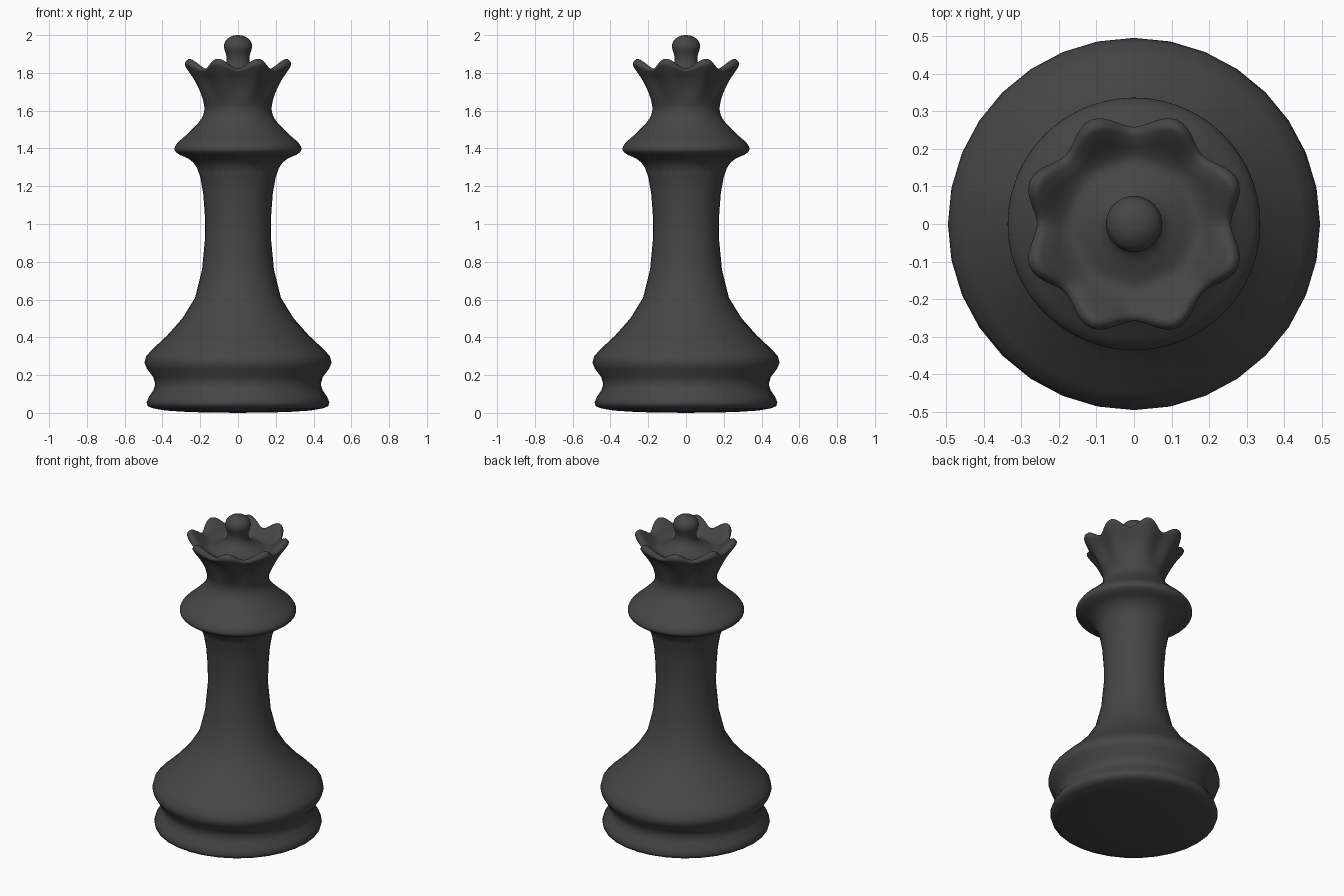
import bpy, bmesh
from math import sin, cos, pi

if "Cube" in bpy.data.objects:
    bpy.data.objects.remove(bpy.data.objects["Cube"])

LOBES = 8


def smooth_profile(pts, steps):
    # Catmull-Rom curve through the profile points
    out = []
    for i in range(len(pts) - 1):
        p0, p1 = pts[max(i - 1, 0)], pts[i]
        p2, p3 = pts[i + 1], pts[min(i + 2, len(pts) - 1)]
        for s in range(steps):
            t = s / steps
            out.append([0.5 * (2 * b + (c - a) * t + (2 * a - 5 * b + 4 * c - d) * t * t
                               + (3 * b - a - 3 * c + d) * t ** 3)
                        for a, b, c, d in zip(p0, p1, p2, p3)])
    return out + [list(pts[-1])]


def lathe(name, profile, segs):
    # each point is (radius, z) in a valley plus optional (radius, z) offset at a lobe peak
    bm = bmesh.new()
    rings = []
    for r, z, dr, dz in profile:
        if r < 1e-4:
            rings.append([bm.verts.new((0, 0, z))] * segs)
            continue
        ring = []
        for k in range(segs):
            a = 2 * pi * k / segs
            w = 0.5 - 0.5 * cos(LOBES * a)
            rr = r + w * dr
            ring.append(bm.verts.new((rr * cos(a), rr * sin(a), z + w * dz)))
        rings.append(ring)
    for lo, hi in zip(rings, rings[1:]):
        for k in range(segs):
            n = (k + 1) % segs
            quad = list(dict.fromkeys((lo[k], lo[n], hi[n], hi[k])))
            bm.faces.new(quad)
    bmesh.ops.recalc_face_normals(bm, faces=bm.faces)
    for f in bm.faces:
        f.smooth = True
    mesh = bpy.data.meshes.new(name)
    bm.to_mesh(mesh)
    bm.free()
    mat = bpy.data.materials.get("dark") or bpy.data.materials.new("dark")
    mat.diffuse_color = (0.06, 0.06, 0.06, 1)
    mat.use_nodes = True
    mat.node_tree.nodes["Principled BSDF"].inputs["Base Color"].default_value = mat.diffuse_color
    mesh.materials.append(mat)
    obj = bpy.data.objects.new(name, mesh)
    bpy.context.collection.objects.link(obj)
    return obj


# base and stem
body = [(0, 0), (0.25, 0.004), (0.38, 0.012), (0.45, 0.024), (0.478, 0.036), (0.484, 0.055),
        (0.472, 0.085), (0.448, 0.12), (0.438, 0.15), (0.449, 0.19), (0.483, 0.235),
        (0.495, 0.265), (0.487, 0.3), (0.45, 0.34), (0.375, 0.41), (0.295, 0.5),
        (0.227, 0.61), (0.19, 0.76), (0.174, 0.93), (0.175, 1.04), (0.184, 1.16),
        (0.2, 1.25), (0.218, 1.3), (0.222, 1.34)]
lathe("body", [(r, z, 0, 0) for r, z in body], 32)

# collar and waist under the crown
collar = [(0.2, 1.255), (0.225, 1.31), (0.262, 1.345), (0.315, 1.37), (0.336, 1.395),
          (0.32, 1.43), (0.27, 1.475), (0.215, 1.53), (0.187, 1.57), (0.178, 1.61)]
# scalloped crown: outer wall, rim, inner bowl
crown = [(0.184, 1.65, 0.004, 0), (0.2, 1.71, 0.016, 0), (0.222, 1.76, 0.024, 0.005),
         (0.247, 1.795, 0.034, 0.02), (0.258, 1.813, 0.042, 0.038),
         (0.242, 1.823, 0.036, 0.052), (0.215, 1.812, 0.028, 0.038),
         (0.188, 1.795, 0.01, 0.012), (0.162, 1.79, 0, 0)]
# knob on top
knob = [(0.12, 1.805), (0.083, 1.825), (0.064, 1.85), (0.06, 1.88), (0.067, 1.91),
        (0.0745, 1.938), (0.067, 1.968), (0.044, 1.989), (0.02, 1.998), (0, 2.0)]
upper = [(r, z, 0, 0) for r, z in collar] + crown + [(r, z, 0, 0) for r, z in knob]
lathe("collar_and_crown", smooth_profile(upper, 4), 96)
